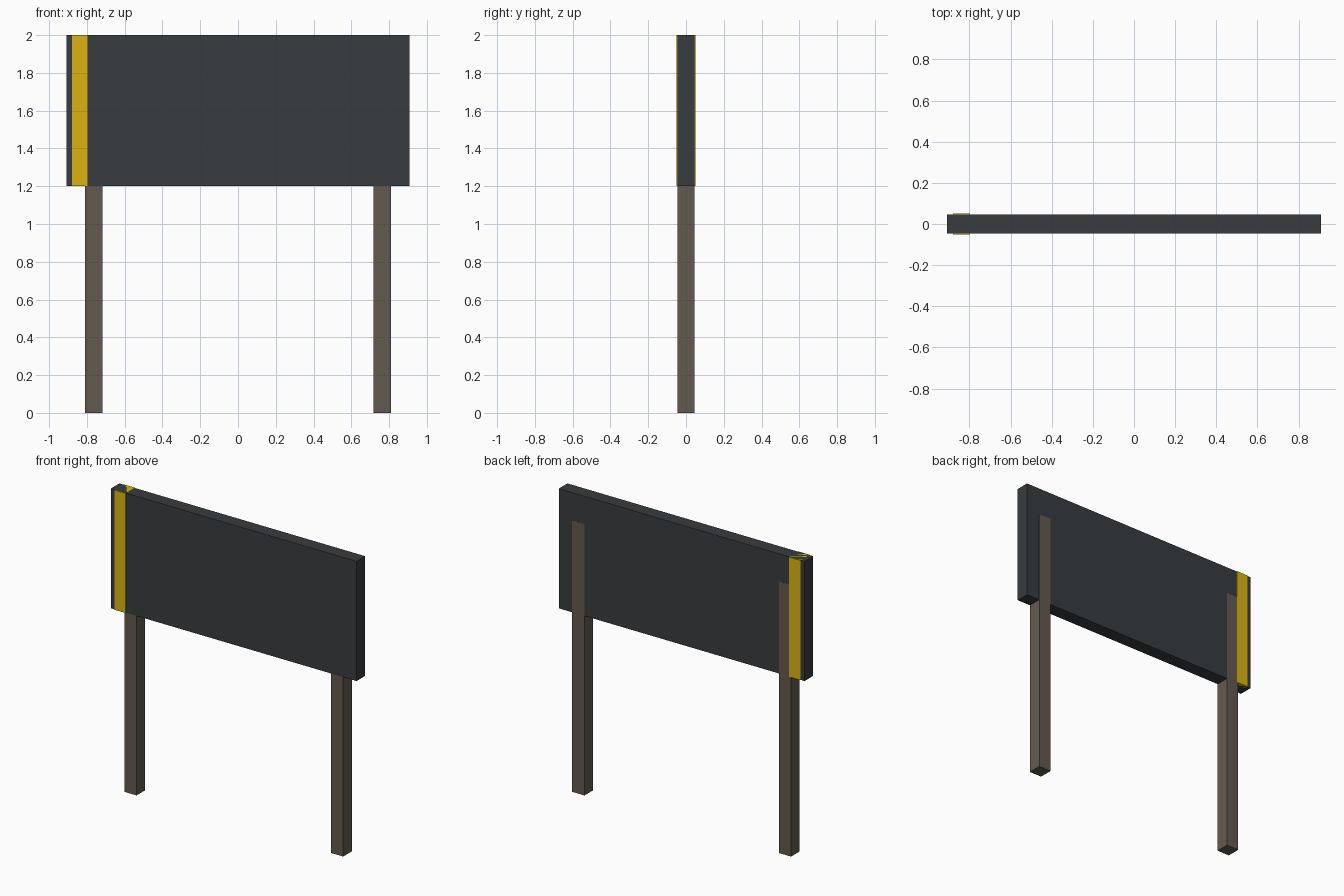
import bpy

if "Cube" in bpy.data.objects:
    bpy.data.objects.remove(bpy.data.objects["Cube"])


def material(name, rgb):
    mat = bpy.data.materials.new(name)
    mat.diffuse_color = (*rgb, 1.0)
    mat.use_nodes = True
    mat.node_tree.nodes["Principled BSDF"].inputs["Base Color"].default_value = mat.diffuse_color
    return mat


def box(name, x, y, z, mat):
    """Box from (min, max) pairs along each axis."""
    bpy.ops.mesh.primitive_cube_add(size=1, location=[(a + b) / 2 for a, b in (x, y, z)])
    obj = bpy.context.object
    obj.name = name
    obj.scale = [b - a for a, b in (x, y, z)]
    bpy.ops.object.transform_apply(location=False, rotation=False, scale=True)
    obj.data.materials.append(mat)
    return obj


slate = material("slate", (0.04, 0.045, 0.05))
yellow = material("yellow", (0.72, 0.45, 0.006))
wood = material("wood", (0.127, 0.102, 0.077))

# Sign panel
box("sign_panel", (-0.909, 0.909), (-0.0455, 0.0455), (1.2, 2.0), slate)

# Accent stripe wrapping both faces near the left edge
box("accent_stripe", (-0.88, -0.798), (-0.05, 0.05), (1.2, 2.0), yellow)

# Two square posts, running up into the panel and showing on its back face
for side, sx in (("left", -1), ("right", 1)):
    cx = sx * 0.764
    box(f"{side}_post", (cx - 0.0455, cx + 0.0455), (-0.045, 0.046), (0.0, 1.815), wood)
